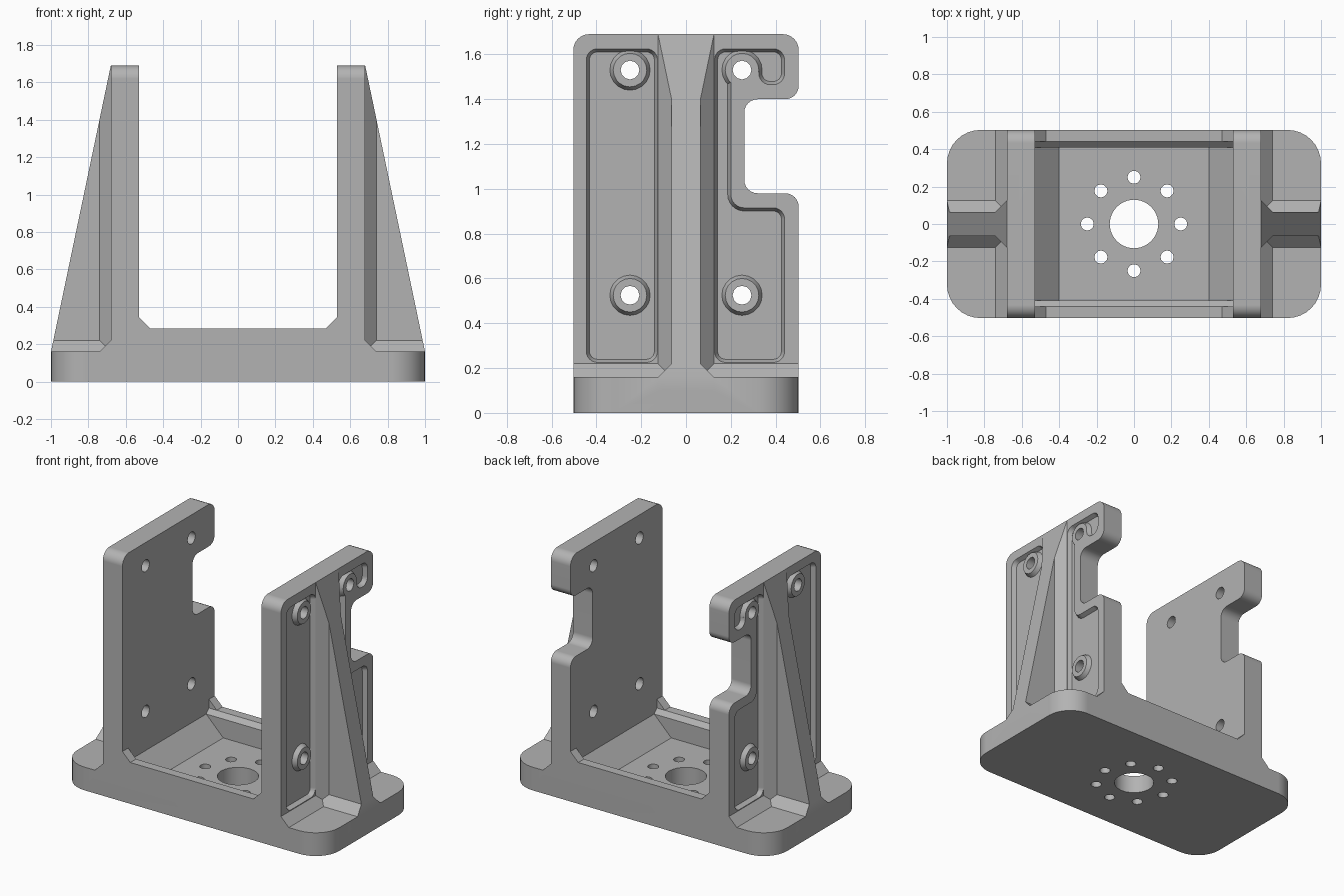
import bpy, bmesh, math
from mathutils import Vector

if "Cube" in bpy.data.objects:
    bpy.data.objects.remove(bpy.data.objects["Cube"], do_unlink=True)

HALF_DEPTH = 0.503
HEIGHT = 1.69
INNER, OUTER = 0.53, 0.68      # faces of the upright walls
DRAFT_FLOOR = OUTER - 0.03     # floor of the shallow wall recesses


def rounded(points, segments=6):
    """Outline from (a, b) or (a, b, radius) corners."""
    out = []
    n = len(points)
    for i, p in enumerate(points):
        c = Vector(p[:2])
        if len(p) == 2:
            out.append(c)
            continue
        d1 = (Vector(points[i - 1][:2]) - c).normalized()
        d2 = (Vector(points[(i + 1) % n][:2]) - c).normalized()
        half = d1.angle(d2) / 2
        centre = c + (d1 + d2).normalized() * (p[2] / math.sin(half))
        start = c + d1 * (p[2] / math.tan(half)) - centre
        end = c + d2 * (p[2] / math.tan(half)) - centre
        sweep = math.atan2(start.x * end.y - start.y * end.x, start.dot(end))
        for k in range(segments + 1):
            t = sweep * k / segments
            out.append(centre + Vector((start.x * math.cos(t) - start.y * math.sin(t),
                                        start.x * math.sin(t) + start.y * math.cos(t))))
    return out


def inset(points, d):
    """Shrink a counter-clockwise outline by d."""
    out = []
    for i, p in enumerate(points):
        e1 = (p - points[i - 1]).normalized()
        e2 = (points[(i + 1) % len(points)] - p).normalized()
        n1, n2 = Vector((-e1.y, e1.x)), Vector((-e2.y, e2.x))
        out.append(p + (n1 + n2) * (d / (1 + n1.dot(n2))))
    return out


def circle(a, b, r, n):
    return [Vector((a + r * math.cos(2 * math.pi * k / n),
                    b + r * math.sin(2 * math.pi * k / n))) for k in range(n)]


def loft(name, axis, rings):
    """Solid through (position, outline) rings along an axis."""
    place = {"x": lambda t, a, b: (t, a, b),
             "y": lambda t, a, b: (a, t, b),
             "z": lambda t, a, b: (a, b, t)}[axis]
    bm = bmesh.new()
    loops = [[bm.verts.new(place(t, *p)) for p in pts] for t, pts in rings]
    n = len(loops[0])
    for lo, hi in zip(loops, loops[1:]):
        for i in range(n):
            bm.faces.new((lo[i], lo[(i + 1) % n], hi[(i + 1) % n], hi[i]))
    bm.faces.new(loops[0])
    bm.faces.new(loops[-1])
    bmesh.ops.recalc_face_normals(bm, faces=bm.faces)
    mesh = bpy.data.meshes.new(name)
    bm.to_mesh(mesh)
    bm.free()
    ob = bpy.data.objects.new(name, mesh)
    bpy.context.collection.objects.link(ob)
    return ob


def prism(name, axis, points, lo, hi):
    return loft(name, axis, [(lo, points), (hi, points)])


def combine(body, tool, operation):
    """Apply a boolean and discard the tool."""
    mod = body.modifiers.new("cut", "BOOLEAN")
    mod.operation, mod.solver, mod.object = operation, "EXACT", tool
    mesh = bpy.data.meshes.new_from_object(
        body.evaluated_get(bpy.context.evaluated_depsgraph_get()))
    body.modifiers.clear()
    body.data = mesh
    bpy.data.objects.remove(tool, do_unlink=True)


# Body: front U profile trimmed by the plan and side outlines
right_half = [(1.1, 0), (1.1, 0.16), (0.74, 0.16), (OUTER, 0.22), (OUTER, 1.8),
              (INNER, 1.8), (INNER, 0.345), (0.47, 0.285)]
front = right_half + [(-x, z) for x, z in reversed(right_half)]
bracket = prism("mounting_bracket", "y", front, -0.6, 0.6)

w = HALF_DEPTH
plan = rounded([(-1, -w, .18), (1, -w, .18), (1, w, .18), (-1, w, .18)], 8)
combine(bracket, prism("plan", "z", plan, -0.2, 2), "INTERSECT")

side = rounded([(-w, -0.1), (w, -0.1), (w, .98, .06), (.26, .98, .06),
                (.26, 1.4, .06), (w, 1.4, .06), (w, HEIGHT, .07), (-w, HEIGHT, .07)])
combine(bracket, prism("side", "x", side, -1.2, 1.2), "INTERSECT")

# Sunken floor between the walls, with sloped ends and chamfered rims
floor = [(-.4, .125), (.4, .125), (INNER, .255), (INNER, .6), (-INNER, .6), (-INNER, .255)]
combine(bracket, prism("floor", "y", floor, -.41, .41), "DIFFERENCE")
rim = [(-.41, .255), (.41, .255), (.44, .285), (.44, .6), (-.44, .6), (-.44, .285)]
combine(bracket, prism("rim", "x", rim, -INNER, INNER), "DIFFERENCE")

# Outlines of the wall recesses (y, z)
front_recess = rounded([(-.445, .225, .05), (-.127, .225, .05),
                        (-.127, 1.625, .05), (-.445, 1.625, .05)])
back_recess = rounded([(.127, .225, .05), (.44, .225, .05), (.44, .915, .05),
                       (.2, .915, .06), (.2, 1.52), (.325, 1.52), (.325, 1.465, .05),
                       (.44, 1.465, .05), (.44, 1.625, .05), (.127, 1.625, .05)])
bolts = [(y, z) for y in (-.25, .25) for z in (.525, 1.53)]

for s in (1, -1):
    # Tapered rib with chamfered roots
    rib = prism("rib", "z", [(s * x, y) for x, y in (
        (.66, -.125), (OUTER, -.125), (.74, -.065), (1.1, -.065),
        (1.1, .065), (.74, .065), (OUTER, .125), (.66, .125))], 0.05, 1.8)
    root = [(-.125, .08), (.125, .08), (.125, .16), (.065, .22), (-.065, .22), (-.125, .16)]
    combine(rib, prism("root", "x", root, s * .64, s * 1.12), "UNION")
    taper = [(s * x, z) for x, z in ((.67, .1), (1, .1), (1, .16), (OUTER, HEIGHT), (.67, 1.6))]
    combine(rib, prism("taper", "y", taper, -.3, .3), "INTERSECT")
    combine(bracket, rib, "UNION")

    # Shallow drafted recesses on the outer wall face
    for outline in (front_recess, back_recess):
        combine(bracket, loft("recess", "x", [
            (s * DRAFT_FLOOR, inset(outline, .014)), (s * OUTER, outline),
            (s * (OUTER + .02), outline)]), "DIFFERENCE")

    # Bolt bosses, then their holes
    for y, z in bolts:
        combine(bracket, loft("boss", "x", [
            (s * (DRAFT_FLOOR - .02), circle(y, z, .1, 20)),
            (s * OUTER, circle(y, z, .075, 20))]), "UNION")
    for y, z in bolts:
        combine(bracket, prism("bolt_hole", "x", circle(y, z, .042, 12),
                               s * .4, s * .8), "DIFFERENCE")

# Centre bore and ring of mounting holes
combine(bracket, prism("bore", "z", circle(0, 0, .13, 24), -.1, .3), "DIFFERENCE")
for k in range(8):
    a = k * math.pi / 4
    hole = circle(.25 * math.cos(a), .25 * math.sin(a), .035, 12)
    combine(bracket, prism("mount_hole", "z", hole, -.1, .3), "DIFFERENCE")

# Single grey finish
grey = bpy.data.materials.new("machined_grey")
grey.use_nodes = True
colour = (0.45, 0.45, 0.45, 1)
grey.diffuse_color = colour
grey.node_tree.nodes["Principled BSDF"].inputs["Base Color"].default_value = colour
bracket.data.materials.clear()
bracket.data.materials.append(grey)
for face in bracket.data.polygons:
    face.material_index = 0

# Smooth fillets, crisp edges
bpy.ops.object.select_all(action="DESELECT")
bracket.select_set(True)
bpy.context.view_layer.objects.active = bracket
bpy.ops.object.shade_smooth_by_angle(angle=math.radians(32))
weighted = bracket.modifiers.new("weighted_normals", "WEIGHTED_NORMAL")
weighted.keep_sharp = True
